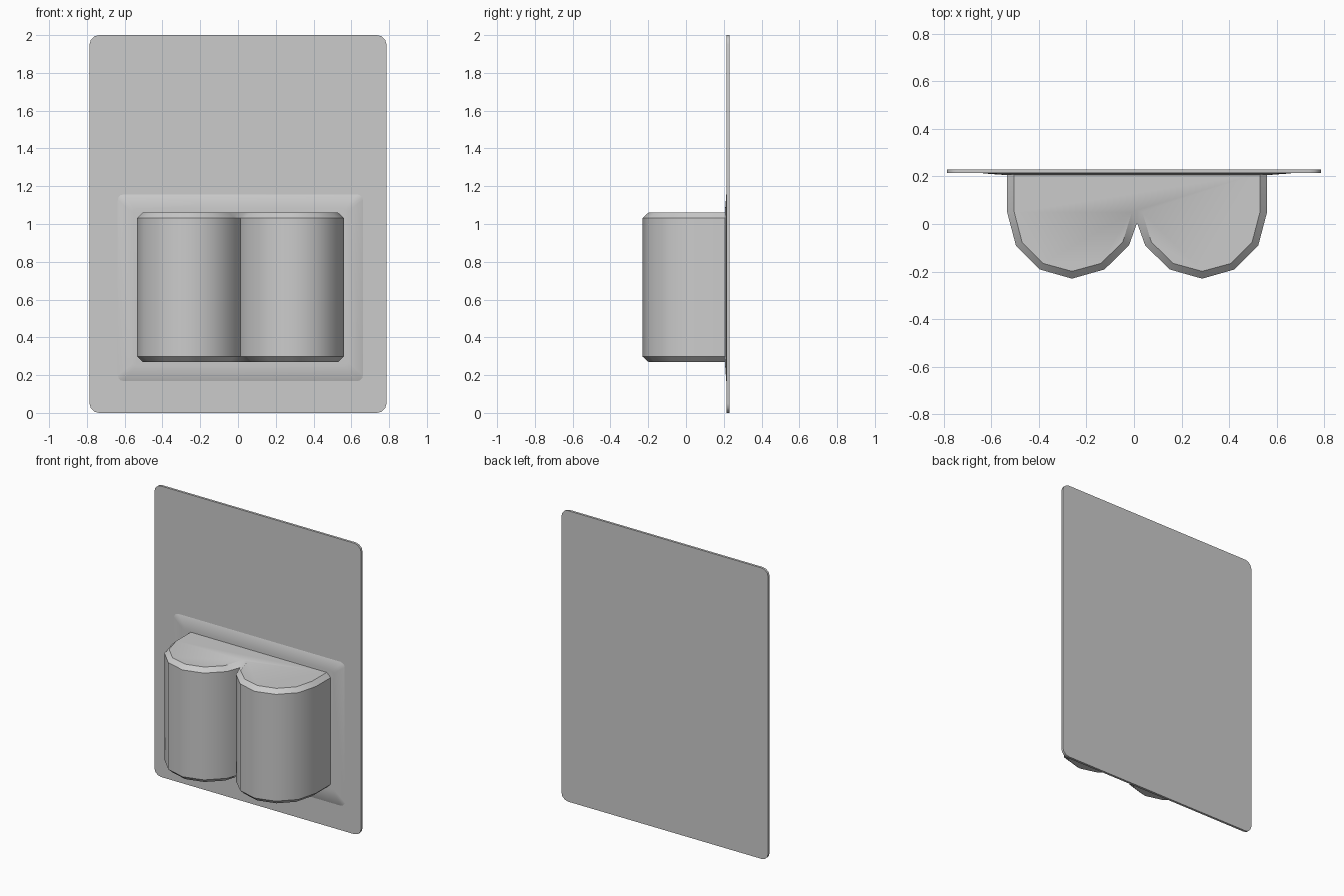
import bpy, bmesh
from math import cos, sin, pi, radians

if "Cube" in bpy.data.objects:
    bpy.data.objects.remove(bpy.data.objects["Cube"])


def loft(name, rings, angle=38):
    """Skin a list of equal-length closed rings, cap both ends."""
    bm = bmesh.new()
    loops = [[bm.verts.new(p) for p in ring] for ring in rings]
    n = len(loops[0])
    for a, b in zip(loops, loops[1:]):
        for i in range(n):
            j = (i + 1) % n
            bm.faces.new((a[i], a[j], b[j], b[i]))
    bm.faces.new(loops[0])
    bm.faces.new(loops[-1])
    bmesh.ops.remove_doubles(bm, verts=bm.verts, dist=1e-5)
    bmesh.ops.recalc_face_normals(bm, faces=bm.faces)
    me = bpy.data.meshes.new(name)
    bm.to_mesh(me)
    bm.free()
    ob = bpy.data.objects.new(name, me)
    bpy.context.collection.objects.link(ob)
    bpy.ops.object.select_all(action='DESELECT')
    ob.select_set(True)
    bpy.context.view_layer.objects.active = ob
    bpy.ops.object.shade_smooth_by_angle(angle=radians(angle))
    return ob


def round_rect(x0, x1, z0, z1, r, y, seg=3):
    """Rounded rectangle in the xz plane at depth y."""
    pts = []
    corners = [(x1 - r, z1 - r), (x0 + r, z1 - r), (x0 + r, z0 + r), (x1 - r, z0 + r)]
    for k, (cx, cz) in enumerate(corners):
        for s in range(seg + 1):
            a = pi / 2 * (k + s / seg)
            pts.append((cx + r * cos(a), y, cz + r * sin(a)))
    return pts


# Backing card
FRONT, BACK = 0.214, 0.23
loft("backing_card", [round_rect(-0.786, 0.786, 0, 2, 0.05, y) for y in (FRONT, BACK)])

# Shallow sloped flange around the bubble
loft("blister_flange", [
    round_rect(-0.64, 0.665, 0.165, 1.16, 0.035, FRONT + 0.002),
    round_rect(-0.635, 0.66, 0.17, 1.155, 0.03, FRONT - 0.001),
    round_rect(-0.555, 0.58, 0.25, 1.08, 0.02, FRONT - 0.007)])

# Two-lobed bubble: left half of the wall outline and of the chamfered cap
MID = 0.013
wall = [(-0.534, FRONT), (-0.534, 0.05), (-0.497, -0.09), (-0.397, -0.191),
        (-0.261, -0.23), (-0.124, -0.191), (-0.021, -0.09), (MID, 0.005), (MID, 0.005)]
cap = [(-0.504, FRONT), (-0.504, 0.05), (-0.471, -0.076), (-0.382, -0.166),
       (-0.261, -0.199), (-0.14, -0.166), (-0.047, -0.076), (-0.009, 0.05), (MID, 0.058)]


def ring(half, z):
    other = [(2 * MID - x, y) for x, y in reversed(half[:-1])]
    return [(x, y, z) for x, y in half + other]


loft("blister_bubble", [ring(cap, 0.27), ring(wall, 0.298),
                        ring(wall, 1.032), ring(cap, 1.06)])
